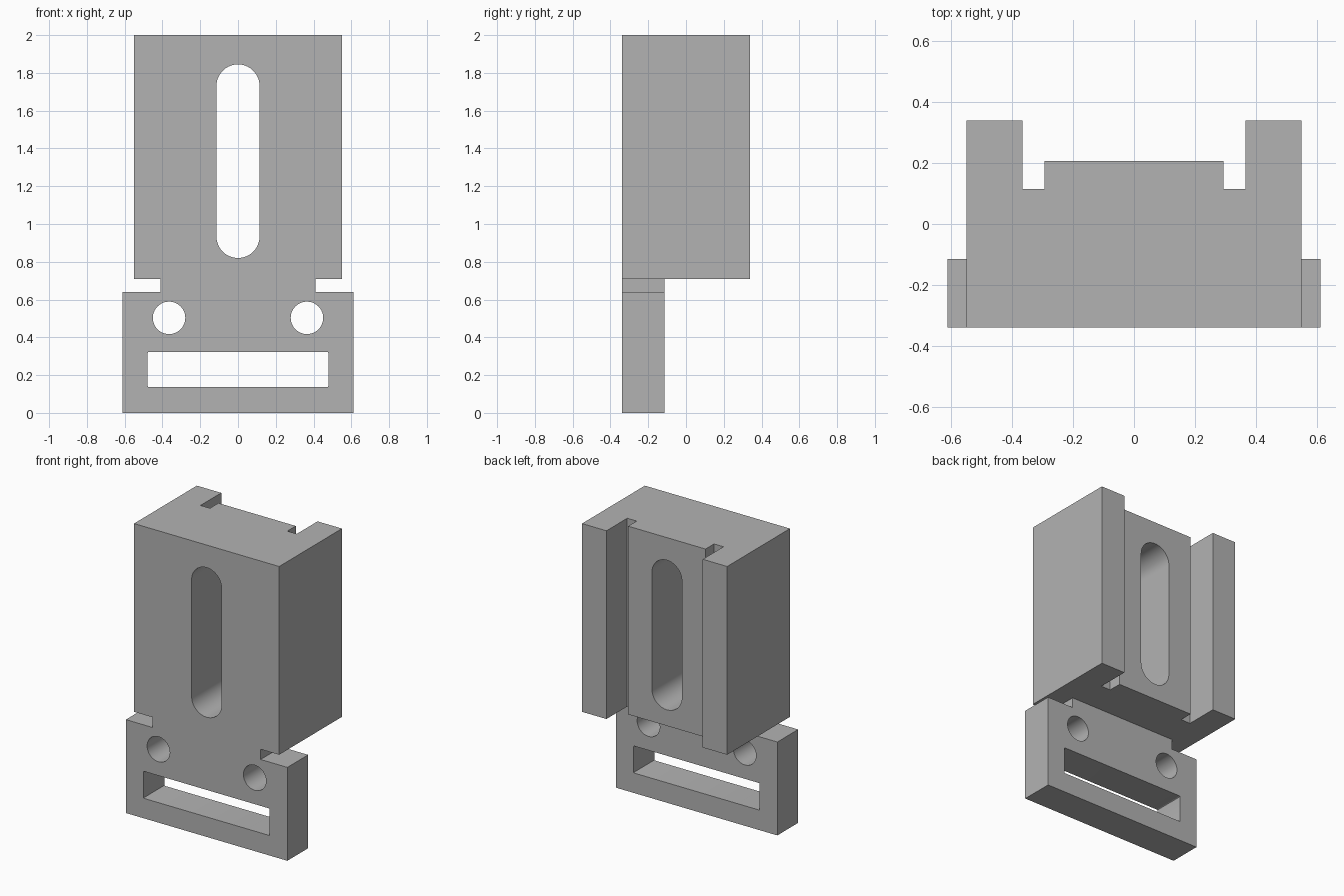
import bpy, bmesh
from math import pi, cos, sin
from mathutils import Vector

cube = bpy.data.objects.get("Cube")
if cube:
    bpy.data.objects.remove(cube, do_unlink=True)

grey = bpy.data.materials.new("plain grey")
grey.use_nodes = True
COLOUR = (0.45, 0.45, 0.45, 1)
grey.diffuse_color = COLOUR
grey.node_tree.nodes["Principled BSDF"].inputs["Base Color"].default_value = COLOUR

FRONT, BACK = -0.34, 0.34
PLATE_BACK = -0.115
BLOCK_BOTTOM, TOP = 0.71, 2.0


def extrude(name, points, axis, start, end):
    """Solid from a closed profile: (x, y) along z, or (x, z) along y."""
    place = (lambda a, b: (a, b, start)) if axis == "z" else (lambda a, b: (a, start, b))
    move = Vector((0, 0, end - start)) if axis == "z" else Vector((0, end - start, 0))
    bm = bmesh.new()
    face = bm.faces.new([bm.verts.new(place(a, b)) for a, b in points])
    grown = bmesh.ops.extrude_face_region(bm, geom=[face])["geom"]
    bmesh.ops.translate(bm, vec=move, verts=[g for g in grown if isinstance(g, bmesh.types.BMVert)])
    bmesh.ops.recalc_face_normals(bm, faces=bm.faces)
    mesh = bpy.data.meshes.new(name)
    bm.to_mesh(mesh)
    bm.free()
    mesh.materials.append(grey)
    obj = bpy.data.objects.new(name, mesh)
    bpy.context.collection.objects.link(obj)
    return obj


def mirrored(half):
    """Complete a profile given by its right half, listed from one end to the other."""
    return half + [(-a, b) for a, b in reversed(half)]


def rounded(x, half_width, low, high, radius, steps):
    """Rectangle with rounded corners; a circle or slot when the radius is large."""
    corners = [(1, high - radius), (-1, high - radius), (-1, low + radius), (1, low + radius)]
    points = []
    for i, (side, z) in enumerate(corners):
        for s in range(steps + 1):
            t = (i + s / steps) * pi / 2
            p = (x + side * (half_width - radius) + radius * cos(t), z + radius * sin(t))
            if not points or (Vector(p) - Vector(points[-1])).length > 1e-5:
                points.append(p)
    if (Vector(points[0]) - Vector(points[-1])).length < 1e-5:
        points.pop()
    return points


def combine(target, tool, operation):
    """Boolean the tool into the target and discard the tool."""
    mod = target.modifiers.new(operation.title(), "BOOLEAN")
    mod.operation, mod.object, mod.solver = operation, tool, "EXACT"
    tool.hide_render = True
    bpy.context.view_layer.objects.active = target
    bpy.ops.object.modifier_apply(modifier=mod.name)
    bpy.data.objects.remove(tool, do_unlink=True)


# Tall block with two rear rails, grooves and a raised central guide
block_profile = mirrored([(0.55, FRONT), (0.55, BACK), (0.365, BACK),
                          (0.365, 0.115), (0.293, 0.115), (0.293, 0.207)])
bracket = extrude("slotted_bracket", block_profile, "z", BLOCK_BOTTOM, TOP)

# Lower plate with a narrower neck running up into the block
neck_top = BLOCK_BOTTOM + 0.04
plate_profile = mirrored([(0.612, 0), (0.612, 0.64), (0.41, 0.64), (0.41, neck_top)])
plate = extrude("mounting_plate", plate_profile, "y", FRONT, PLATE_BACK)
combine(bracket, plate, "UNION")

# Long slot, two screw holes and the strap opening
openings = [
    rounded(0, 0.114, 0.82, 1.845, 0.114, 16),
    rounded(0.365, 0.086, 0.417, 0.589, 0.086, 12),
    rounded(-0.365, 0.086, 0.417, 0.589, 0.086, 12),
    rounded(0, 0.478, 0.137, 0.322, 0.006, 3),
]
for outline in openings:
    cutter = extrude("opening_cutter", outline, "y", FRONT - 0.1, BACK + 0.1)
    combine(bracket, cutter, "DIFFERENCE")

bpy.ops.object.select_all(action="DESELECT")
bracket.select_set(True)
bpy.context.view_layer.objects.active = bracket
bpy.ops.object.shade_smooth_by_angle(angle=pi / 6)
